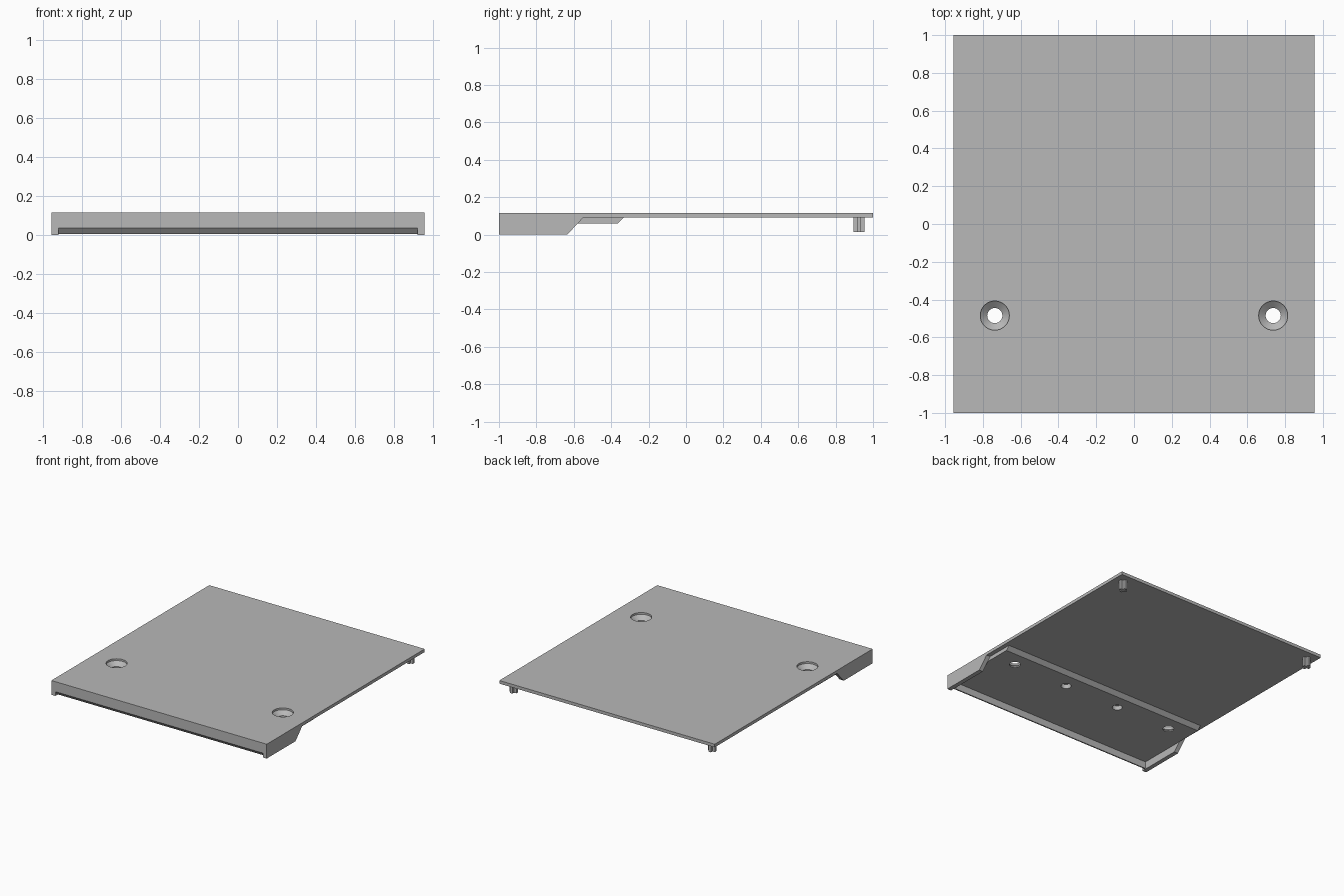
import bpy, bmesh, math

if "Cube" in bpy.data.objects:
    bpy.data.objects.remove(bpy.data.objects["Cube"], do_unlink=True)

grey = bpy.data.materials.new("plain_grey")
grey.use_nodes = True
COLOUR = (0.48, 0.48, 0.48, 1)
grey.diffuse_color = COLOUR
for node in grey.node_tree.nodes:
    if node.type == 'BSDF_PRINCIPLED':
        node.inputs["Base Color"].default_value = COLOUR


def finish(name, bm):
    bmesh.ops.recalc_face_normals(bm, faces=bm.faces)
    mesh = bpy.data.meshes.new(name)
    bm.to_mesh(mesh)
    bm.free()
    mesh.materials.append(grey)
    obj = bpy.data.objects.new(name, mesh)
    bpy.context.collection.objects.link(obj)
    return obj


def extrude(name, points, offset):
    """Fill a closed outline and push it along offset."""
    bm = bmesh.new()
    face = bm.faces.new([bm.verts.new(p) for p in points])
    out = bmesh.ops.extrude_face_region(bm, geom=[face])
    moved = [v for v in out["geom"] if isinstance(v, bmesh.types.BMVert)]
    bmesh.ops.translate(bm, verts=moved, vec=offset)
    return finish(name, bm)


def across(name, profile, x0, x1):
    """Side profile (y, z) stretched from x0 to x1."""
    return extrude(name, [(x0, y, z) for y, z in profile], (x1 - x0, 0, 0))


def lathe(name, profile, x, y, sides=40):
    """Turned solid from (radius, z) pairs, bottom to top."""
    bm = bmesh.new()
    rings = []
    for r, z in profile:
        angles = [2 * math.pi * i / sides for i in range(sides)]
        rings.append([bm.verts.new((x + r * math.cos(a), y + r * math.sin(a), z))
                      for a in angles])
    for low, high in zip(rings, rings[1:]):
        for i in range(sides):
            j = (i + 1) % sides
            bm.faces.new((low[i], low[j], high[j], high[i]))
    bm.faces.new(rings[0])
    bm.faces.new(rings[-1])
    return finish(name, bm)


def combine(body, other, operation):
    mod = body.modifiers.new(operation.lower(), 'BOOLEAN')
    mod.operation = operation
    mod.solver = 'EXACT'
    mod.object = other
    bpy.context.view_layer.objects.active = body
    bpy.ops.object.modifier_apply(modifier=mod.name)
    bpy.data.objects.remove(other, do_unlink=True)


HALF, INNER = 0.955, 0.92
TOP, UNDER, PAD = 0.115, 0.09, 0.06

# Cover plate with thick mounting pad and bevelled front lip
cover = across("cover_plate", [
    (-1, TOP), (1, TOP), (1, UNDER), (-0.335, UNDER), (-0.365, PAD),
    (-0.965, PAD), (-0.965, 0.005), (-0.975, 0.005), (-1, 0.035)], -INNER, INNER)

# Side edges with deep front cheeks
cheek = [(-1, TOP), (1, TOP), (1, UNDER), (-0.55, UNDER), (-0.635, 0), (-1, 0)]
for side in (-1, 1):
    combine(cover, across("side_cheek", cheek, side * INNER, side * HALF), 'UNION')

# Countersunk outer screw holes and blind inner holes
for side in (-1, 1):
    sink = [(0.04, 0.03), (0.04, 0.07), (0.077, 0.1), (0.077, 0.14)]
    combine(cover, lathe("screw_cutter", sink, side * 0.737, -0.485), 'DIFFERENCE')
    blind = [(0.037, 0.03), (0.037, 0.095)]
    combine(cover, lathe("blind_cutter", blind, side * 0.246, -0.485), 'DIFFERENCE')

# Merge coplanar faces left by the joins
bm = bmesh.new()
bm.from_mesh(cover.data)
bmesh.ops.remove_doubles(bm, verts=bm.verts, dist=0.0001)
bmesh.ops.dissolve_limit(bm, angle_limit=0.01, verts=bm.verts, edges=bm.edges)
bm.to_mesh(cover.data)
bm.free()

bpy.ops.object.select_all(action='DESELECT')
cover.select_set(True)
bpy.context.view_layer.objects.active = cover
bpy.ops.object.shade_smooth_by_angle(angle=math.radians(25))

# Cross-shaped locating pins at the rear corners
A, B = 0.03, 0.01
cross = [(A, -B), (A, B), (B, B), (B, A), (-B, A), (-B, B),
         (-A, B), (-A, -B), (-B, -B), (-B, -A), (B, -A), (B, -B)]
for side, label in ((1, "left"), (-1, "right")):
    extrude(label + "_locating_pin",
            [(side * 0.88 + x, 0.925 + y, 0.015) for x, y in cross],
            (0, 0, UNDER - 0.015))
